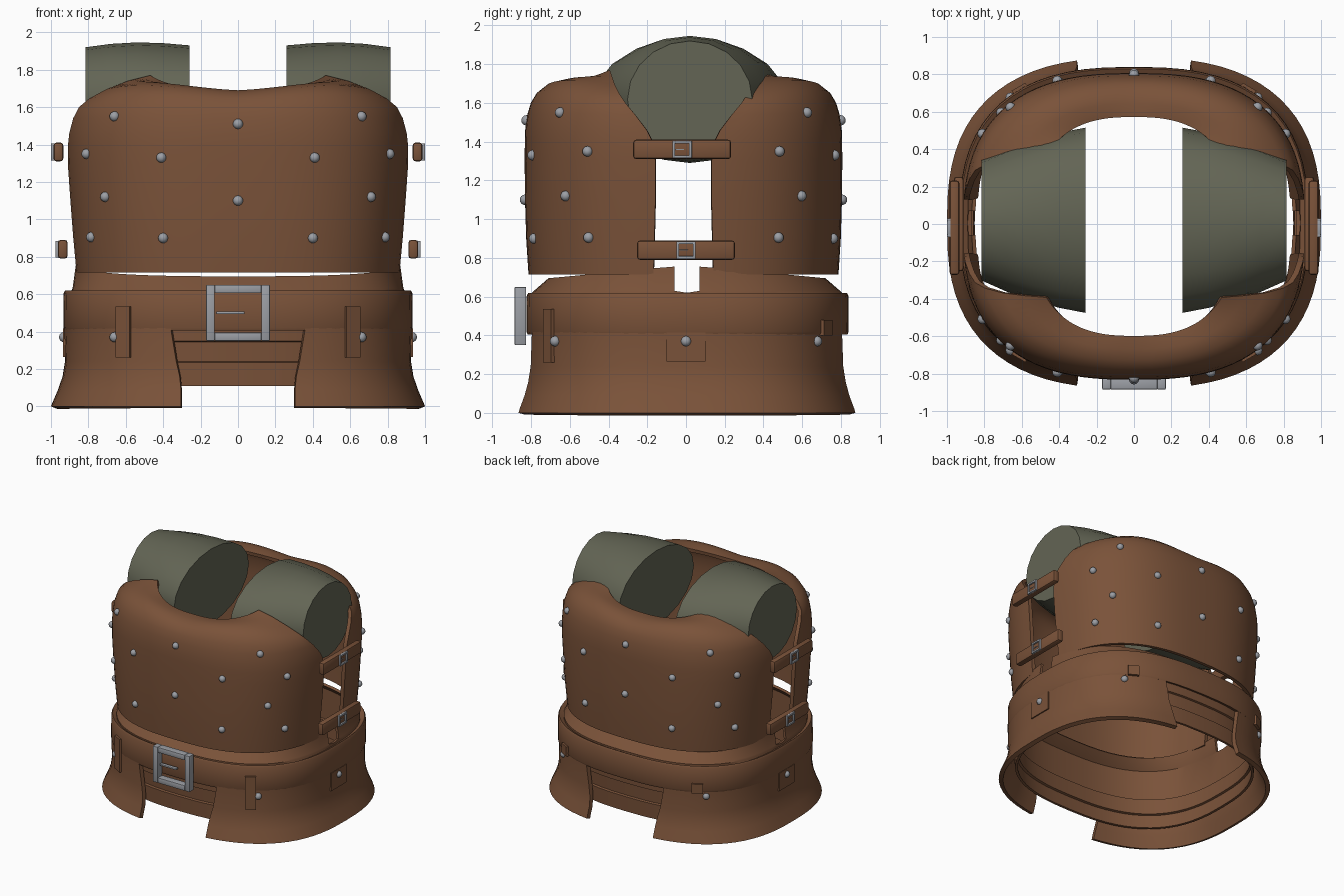
import bpy, bmesh, math
from mathutils import Matrix, Vector

if "Cube" in bpy.data.objects:
    bpy.data.objects.remove(bpy.data.objects["Cube"])


def material(name, rgb):
    m = bpy.data.materials.new(name)
    m.use_nodes = True
    m.diffuse_color = (*rgb, 1)
    m.node_tree.nodes["Principled BSDF"].inputs["Base Color"].default_value = (*rgb, 1)
    return m


LEATHER = material("brown leather", (0.195, 0.085, 0.041))
PADDING = material("olive padding", (0.125, 0.130, 0.090))
METAL = material("grey metal", (0.33, 0.345, 0.375))
POWER = 2.6   # squareness of every body cross-section
parts = []


def add(name, bm, mat, location=(0, 0, 0)):
    mesh = bpy.data.meshes.new(name)
    bm.to_mesh(mesh)
    bm.free()
    mesh.materials.append(mat)
    obj = bpy.data.objects.new(name, mesh)
    obj.location = location
    bpy.context.collection.objects.link(obj)
    parts.append(obj)
    return obj


def mirror(obj, x=True, y=True):
    mod = obj.modifiers.new("mirror", 'MIRROR')
    mod.use_axis = (x, y, False)


def shell(name, rows, thickness, y_shift, columns=16):
    """Quarter of a rounded band, mirrored both ways and thickened inward.
    Row: z, half width, half depth, open x, open y, lift at side, lift midway."""
    bm = bmesh.new()
    grid = []
    for z, a, b, x_open, y_open, side_lift, mid_lift in rows:
        start = math.acos((x_open / a) ** (POWER / 2))
        end = math.asin((y_open / b) ** (POWER / 2))
        line = []
        for i in range(columns + 1):
            s = i / columns
            t = start + (end - start) * s
            x = a * max(math.cos(t), 0) ** (2 / POWER)
            y = b * max(math.sin(t), 0) ** (2 / POWER)
            height = z + side_lift * s ** 2 + mid_lift * math.sin(math.pi * s)
            line.append(bm.verts.new((x, y, height)))
        grid.append(line)
    for low, high in zip(grid, grid[1:]):
        for i in range(columns):
            bm.faces.new((low[i], high[i], high[i + 1], low[i + 1]))
    obj = add(name, bm, LEATHER, (0, y_shift, 0))
    mirror(obj)
    solid = obj.modifiers.new("thickness", 'SOLIDIFY')
    solid.thickness = thickness
    solid.offset = -1
    return obj


def surface_y(rows, x, z):
    """Half depth of a shell at the given width and height."""
    for lo, hi in zip(rows, rows[1:]):
        if lo[0] <= z <= hi[0]:
            f = (z - lo[0]) / (hi[0] - lo[0])
            a, b = (lo[k] + (hi[k] - lo[k]) * f for k in (1, 2))
            return b * max(1 - (x / a) ** POWER, 0) ** (1 / POWER)


def boxes(name, items, mat, bevel, location, turn=0):
    """Several centre/size boxes joined in one object."""
    bm = bmesh.new()
    for centre, size in items:
        bmesh.ops.create_cube(bm, size=1, matrix=Matrix.Translation(centre) @ Matrix.Diagonal((*size, 1)))
    obj = add(name, bm, mat, location)
    obj.rotation_euler.z = turn
    if bevel:
        mod = obj.modifiers.new("bevel", 'BEVEL')
        mod.width = bevel
        mod.segments = 2
    return obj


def buckle(name, w, h, bar, depth, location, turn=0):
    sides = [((s * (w - bar) / 2, 0, 0), (bar, depth, h)) for s in (-1, 1)]
    rails = [((0, 0, s * (h - bar) / 2), (w - 2 * bar, depth, bar)) for s in (-1, 1)]
    prong = [((-w * .12, 0, 0), (w * .45, depth * .5, h * .05))]
    boxes(name, sides + rails + prong, METAL, bar * .12, location, turn)


def rivet(x, y, z):
    bm = bmesh.new()
    bmesh.ops.create_uvsphere(bm, u_segments=12, v_segments=8, radius=.027)
    add("rivet", bm, METAL, (x, y, z))


# Chest and back plates, open at the sides, arms and neck
CHEST_Y = -.013
chest = [
    (.715, .868, .800, 0, .155, 0, 0),
    (.90, .885, .812, 0, .15, 0, 0),
    (1.10, .900, .818, 0, .145, 0, 0),
    (1.30, .914, .820, 0, .145, 0, 0),
    (1.40, .914, .819, 0, .16, 0, 0),
    (1.46, .910, .817, 0, .19, 0, 0),
    (1.54, .898, .806, 0, .25, 0, .005),
    (1.60, .878, .788, 0, .30, 0, .01),
    (1.645, .835, .760, 0, .33, 0, .025),
    (1.675, .755, .715, 0, .355, .02, .035),
    (1.69, .65, .655, 0, .37, .05, .025),
    (1.69, .545, .585, 0, .38, .08, 0),
]
shell("chest_and_back_plates", chest, .03, CHEST_Y, 20)

# Inner waist lining with stepped bands, split at the sides near its top
lining = [
    (.11, .875, .785, 0, 0, 0, 0), (.235, .885, .790, 0, 0, 0, 0),
    (.24, .868, .772, 0, 0, 0, 0), (.345, .875, .778, 0, 0, 0, 0),
    (.35, .888, .792, 0, 0, 0, 0), (.62, .890, .800, 0, 0, 0, 0),
    (.63, .885, .790, 0, .065, 0, 0), (.695, .868, .715, 0, .065, .06, 0),
]
shell("waist_lining", lining, .02, .005)

# Broad belt
belt = [(z, a, b, 0, 0, 0, 0) for z, a, b in
        ((.405, .928, .826), (.42, .934, .832), (.605, .932, .830), (.62, .924, .822))]
shell("waist_belt", belt, .04, .008)

# Flared skirt, open at front and back
skirt = [
    (0, 1.0, .885, .305, 0, 0, 0), (.02, .992, .880, .305, 0, 0, 0),
    (.09, .962, .855, .305, 0, 0, 0), (.16, .938, .838, .312, 0, 0, 0),
    (.24, .925, .829, .33, 0, 0, 0), (.42, .930, .828, .36, 0, 0, 0),
]
shell("flared_skirt", skirt, .035, .005)

# Shoulder rolls: tapering padded drums
bm = bmesh.new()
rings = []
for x, ry, rz in ((.26, .495, .312), (.40, .468, .324), (.54, .43, .328), (.68, .382, .32), (.815, .322, .302)):
    angles = [2 * math.pi * i / 20 for i in range(20)]
    rings.append([bm.verts.new((x, ry * math.cos(t), rz * math.sin(t))) for t in angles])
for r, q in zip(rings, rings[1:]):
    for i in range(20):
        bm.faces.new((r[i], r[i - 1], q[i - 1], q[i]))
bm.faces.new(rings[0])
bm.faces.new(rings[-1])
bmesh.ops.recalc_face_normals(bm, faces=bm.faces)
mirror(add("shoulder_rolls", bm, PADDING, (0, .02, 1.618)), y=False)

# Rivets on the plates, front and back
for x, z in ((0, 1.51), (0, 1.10), (.41, 1.33), (.40, .90), (.66, 1.55), (.81, 1.35), (.71, 1.12), (.785, .905)):
    y = surface_y(chest, x, z)
    for sx in ((1, -1) if x else (1,)):
        for sy in (1, -1):
            rivet(sx * x, CHEST_Y + sy * y, z)

# Skirt tabs and rivets
for sx in (1, -1):
    rivet(sx * .93, 0, .37)
    boxes("side_tab", [((0, 0, 0), (.025, .2, .15))], LEATHER, 0, (sx * .922, 0, .34))
    for sy in (1, -1):
        rivet(sx * .66, sy * surface_y(skirt, .66, .37), .37)
        y = surface_y(belt, .61, .45)
        slope = math.atan2(surface_y(belt, .58, .45) - surface_y(belt, .64, .45), .06)
        low, high = (.26, .535) if sy < 0 else (.40, .48)
        boxes("belt_tab", [((0, 0, 0), (.085, .03, high - low))], LEATHER, 0,
              (sx * .61, sy * y + .008, (low + high) / 2), -sx * sy * slope)

# Side straps with small buckles
for sx in (1, -1):
    for x, y, z, shift in ((.960, -.02, 1.36, -.02), (.937, 0, .84, 0)):
        boxes("side_strap", [((0, 0, 0), (.052, .505, .1))], LEATHER, .015, (sx * x, y, z))
        buckle("side_buckle", .1, .09, .014, .03, (sx * (x + .024), shift, z), sx * math.pi / 2)

# Large front buckle
buckle("front_buckle", .34, .30, .045, .06, (0, -.855, .50))

# Bake modifiers, then smooth with sharp edges kept
bpy.context.view_layer.update()
deps = bpy.context.evaluated_depsgraph_get()
for obj in parts:
    if obj.modifiers:
        baked = bpy.data.meshes.new_from_object(obj.evaluated_get(deps))
        obj.modifiers.clear()
        obj.data = baked
bpy.ops.object.select_all(action='DESELECT')
for obj in parts:
    obj.select_set(True)
bpy.context.view_layer.objects.active = parts[0]
bpy.ops.object.shade_smooth_by_angle(angle=math.radians(35))
